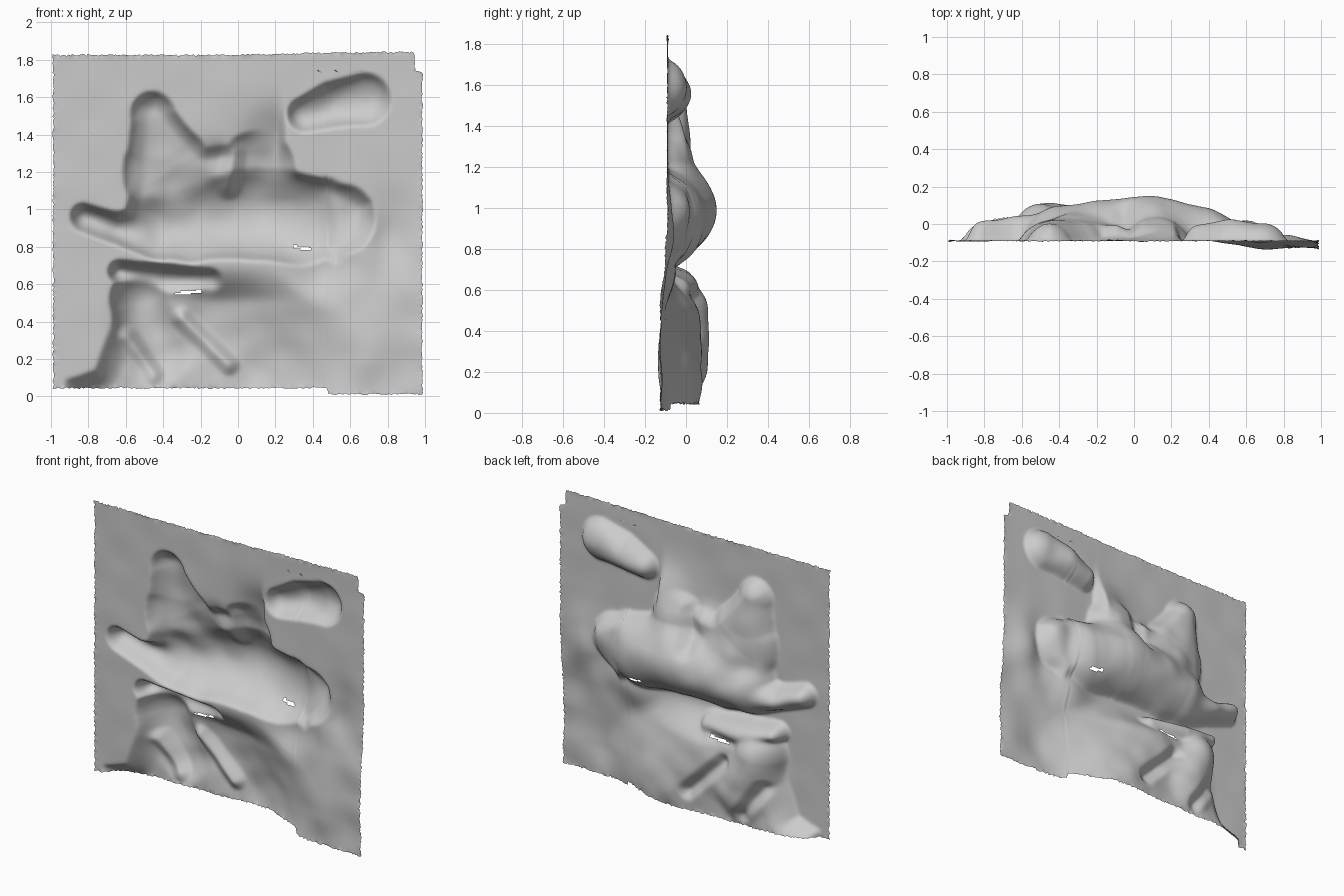
import bpy, bmesh, math, random
from mathutils import Vector, noise

if "Cube" in bpy.data.objects:
    bpy.data.objects.remove(bpy.data.objects["Cube"])

random.seed(4)
NX, NZ = 210, 190


def smooth(a, b, t):
    t = max(0.0, min(1.0, (t - a) / (b - a)))
    return t * t * (3 - 2 * t)


def seg(px, pz, a, b):
    """Distance to a segment and position along it."""
    dx, dz = b[0] - a[0], b[1] - a[1]
    t = max(0.0, min(1.0, ((px - a[0]) * dx + (pz - a[1]) * dz) / (dx * dx + dz * dz)))
    return math.hypot(px - a[0] - t * dx, pz - a[1] - t * dz), t


def plateau(x, z, pts, h, w):
    """Raised region inside an outline, rounded over width w."""
    inside, d = False, 9.0
    for a, b in zip(pts, pts[1:] + pts[:1]):
        d = min(d, seg(x, z, a, b)[0])
        if (a[1] > z) != (b[1] > z) and x < a[0] + (z - a[1]) / (b[1] - a[1]) * (b[0] - a[0]):
            inside = not inside
    return h * math.sin(min(1.0, d / w) * math.pi / 2) if inside else 0.0


def limb(x, z, pts):
    """Rounded bump along a path of (x, z, radius, height)."""
    best = 0.0
    for a, b in zip(pts, pts[1:]):
        d, t = seg(x, z, a, b)
        r = a[2] + (b[2] - a[2]) * t
        if d < r:
            best = max(best, (a[3] + (b[3] - a[3]) * t) * (1 - (d / r) ** 2) ** 0.65)
    return best


def soft_max(a, b, k=.05):
    if min(a, b) <= 0:
        return max(a, b)
    k = min(k, 2 * min(a, b))
    e = max(k - abs(a - b), 0) / k
    return max(a, b) + e * e * k * .2


# Outlines of the raised masses: (outline, height, rounding width)
OUTLINES = [
    # upper body with its peak
    ([(-.55, 1.5), (-.55, 1.57), (-.44, 1.62), (-.37, 1.58), (-.28, 1.45), (-.18, 1.33),
      (-.02, 1.36), (.2, 1.34), (.23, 1.18), (.5, 1.17), (.72, 1.04), (.68, .88),
      (.53, .69), (.45, .74), (.3, .75), (-.45, .73), (-.62, .83), (-.57, 1.15)], .085, .08),
    # lower ground mass
    ([(-.66, .72), (-.56, .66), (-.12, .65), (-.09, .6), (-.02, .4), (.1, .15), (.15, -.3),
      (-.9, -.3), (-.92, .09), (-.77, .14), (-.69, .35), (-.62, .58)], .13, .15),
]
# Rounded forms
LIMBS = [
    [(-.4, .93, .2, .18), (.08, .99, .25, .245), (.36, .94, .24, .18), (.55, .95, .18, .11)],
    [(-.45, 1.5, .12, .085), (-.38, 1.2, .24, .12), (-.25, .98, .26, .18)],
    [(.1, 1.05, .32, .21), (.1, 1.22, .2, .12)],
    [(-.82, .95, .07, .1), (-.65, .9, .08, .13), (-.45, .88, .14, .15)],
    [(.36, 1.51, .09, .09), (.52, 1.56, .12, .11), (.67, 1.59, .14, .1)],
    [(-.62, .66, .06, .12), (-.4, .62, .08, .15), (-.15, .61, .07, .11)],
    [(-.5, .5, .18, .2), (-.42, .25, .24, .2)],
]
# Broad swells: (x, z, width, depth, height)
SWELLS = [(.45, .68, .15, .14, .05), (.8, .85, .1, .2, .04), (-.1, 1.28, .1, .08, .04)]


def depth(x, z):
    base = -.09 - .035 * smooth(.1, .75, x) * (1 - smooth(.4, 1.1, z))
    # wander the outlines a little so the forms look hand shaped
    p = Vector((x * 4, z * 4, 7.0))
    wx, wz = x + .015 * noise.noise(p), z + .015 * noise.noise(p + Vector((9, 3, 1)))
    h = 0.0
    for pts, top, w in OUTLINES:
        h = soft_max(h, plateau(wx, wz, pts, top, w))
    for pts in LIMBS:
        h = soft_max(h, limb(wx, wz, pts))
    for cx, cz, sx, sz, top in SWELLS:
        h = soft_max(h, top * math.exp(-((x - cx) / sx) ** 2 - ((z - cz) / sz) ** 2))
    # web rising toward the upper lobe, cut sharply on its right
    web = math.exp(-((x - .24) / .2) ** 2 - ((z - 1.33) / .17) ** 2)
    h = soft_max(h, .09 * web * (1 - smooth(.215, .255, x)))
    # long slope falling to the lower right
    d = seg(x, z, (-.15, .38), (.08, .15))[0]
    h = soft_max(h, .165 * (1 - smooth(0, .6, d)) * (1 - smooth(.5, .72, z)))
    # small grooves
    h -= .05 * max(0, 1 - seg(x, z, (-.59, .32), (-.45, .12))[0] / .06)
    h -= .05 * max(0, 1 - seg(x, z, (-.3, .42), (-.05, .17))[0] / .06)
    h -= .04 * max(0, 1 - seg(x, z, (-.02, 1.3), (-.05, 1.12))[0] / .07)
    rough = .004 + .012 * smooth(.3, .7, x) * (1 - smooth(.7, 1.2, z))
    lump = .01 * noise.noise(Vector((x * 7, z * 7, 4.0))) * min(1, h / .1)
    return base + h + lump + rough * noise.noise(Vector((x * 5, z * 5, 2.0)))


def jag():
    return random.uniform(-.005, .005)


# Thin relief sheet with ragged borders
bm = bmesh.new()
rows = []
for j in range(NZ):
    row = []
    for i in range(NX):
        u, v = i / (NX - 1), j / (NZ - 1)
        x0 = -1 + 2 * u
        low = .045 if x0 < .49 else .012
        high = 1.825 + .015 * smooth(-.2, .9, x0)
        z = low + (high - low) * v
        right = .985 if z < 1.74 else .945
        x = -.988 + (right + .988) * u
        y = depth(x, z)
        if i in (0, NX - 1):
            x += jag()
        if j in (0, NZ - 1):
            z = max(0, z + jag())
        if i in (0, NX - 1) or j in (0, NZ - 1):
            y += jag()
        row.append(bm.verts.new((x, y, z)))
    rows.append(row)

# Slits where the sheet is torn: (start, end, half width)
SLITS = [((-.33, .548), (-.2, .562), .008), ((.3, .8), (.38, .79), .008)]
for j in range(NZ - 1):
    for i in range(NX - 1):
        q = (rows[j][i], rows[j][i + 1], rows[j + 1][i + 1], rows[j + 1][i])
        cx, cz = (q[0].co.x + q[2].co.x) / 2, (q[0].co.z + q[2].co.z) / 2
        if all(seg(cx, cz, a, b)[0] > w for a, b, w in SLITS):
            bm.faces.new(q)
bmesh.ops.delete(bm, geom=[v for v in bm.verts if not v.link_faces], context='VERTS')

# Soften creases away from the border
inner = [v for v in bm.verts if not v.is_boundary]
for _ in range(5):
    bmesh.ops.smooth_vert(bm, verts=inner, factor=.5, use_axis_y=True)
for f in bm.faces:
    f.smooth = True

mesh = bpy.data.meshes.new("relief_panel")
bm.to_mesh(mesh)
bm.free()
panel = bpy.data.objects.new("relief_panel", mesh)
bpy.context.collection.objects.link(panel)
